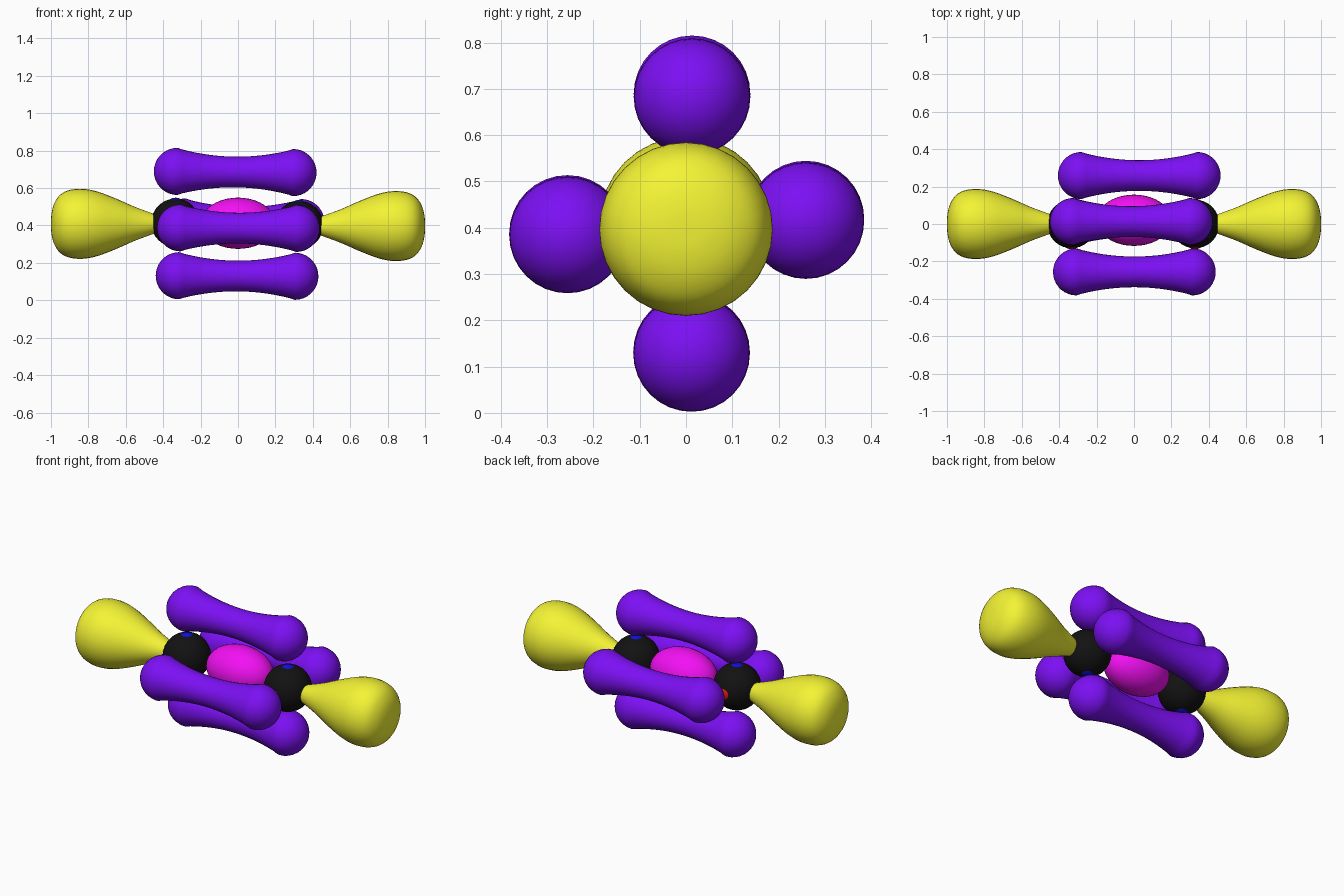
import bpy, bmesh, math
from mathutils import Vector

if "Cube" in bpy.data.objects:
    bpy.data.objects.remove(bpy.data.objects["Cube"])

COLORS = {"black": (0.006, 0.006, 0.006), "yellow": (0.9, 0.9, 0.035), "purple": (0.2, 0.005, 0.9),
          "magenta": (0.9, 0.005, 0.9), "blue": (0.005, 0.005, 0.7), "red": (0.8, 0.01, 0.005)}
MATS = {}
for key, rgb in COLORS.items():
    MATS[key] = bpy.data.materials.new(key)
    MATS[key].diffuse_color = (*rgb, 1)


def finish(bm, name, color):
    bmesh.ops.recalc_face_normals(bm, faces=bm.faces)
    me = bpy.data.meshes.new(name)
    bm.to_mesh(me)
    bm.free()
    me.materials.append(MATS[color])
    for p in me.polygons:
        p.use_smooth = True
    ob = bpy.data.objects.new(name, me)
    bpy.context.collection.objects.link(ob)
    return ob


def lathe(name, profile, color, loc, sides=32):
    """Revolve (x, radius) points around the x axis; both ends lie on the axis."""
    bm = bmesh.new()
    verts = [bm.verts.new((x, 0, r)) for x, r in profile]
    edges = [bm.edges.new(pair) for pair in zip(verts, verts[1:])]
    bmesh.ops.spin(bm, geom=verts + edges, cent=(0, 0, 0), axis=(1, 0, 0),
                   angle=math.tau, steps=sides)
    bmesh.ops.remove_doubles(bm, verts=bm.verts, dist=1e-5)
    ob = finish(bm, name, color)
    ob.location = loc
    return ob


def ball(name, loc, size, color, seg=32):
    bm = bmesh.new()
    bmesh.ops.create_uvsphere(bm, u_segments=seg, v_segments=seg // 2, radius=1)
    bmesh.ops.scale(bm, vec=size, verts=bm.verts)
    ob = finish(bm, name, color)
    ob.location = loc
    return ob


def smooth(points, n=4):
    """Catmull-Rom refinement of a profile."""
    p = [Vector(q) for q in points]
    p = [p[0]] + p + [p[-1]]
    out = []
    for a, b, c, d in zip(p, p[1:], p[2:], p[3:]):
        for i in range(n):
            t = i / n
            out.append(0.5 * (2 * b + (c - a) * t + (2 * a - 5 * b + 4 * c - d) * t * t
                              + (3 * b - a - 3 * c + d) * t ** 3))
    return out + [p[-1]]


# Teardrop lobes at both ends, black nuclei and the small lobes poking through them
tear = smooth([(0.40, 0), (0.42, 0.04), (0.45, 0.053), (0.55, 0.09), (0.65, 0.134), (0.75, 0.172),
               (0.83, 0.187), (0.90, 0.181), (0.95, 0.156), (0.982, 0.11), (0.997, 0.055), (1.0, 0)])
for side, s in (("left", -1), ("right", 1)):
    zc = 0.403 - 0.006 * s
    lathe(side + "_teardrop_lobe", [(s * x, max(r, 0)) for x, r in tear], "yellow", (0, 0, zc))
    cx = 0.33 * s - 0.004
    ball(side + "_nucleus", (cx, 0, zc + 0.005), (0.13,) * 3, "black")
    for d in (-1, 1):
        tag = side + ("_low" if d < 0 else "_high")
        ball(tag + "_vertical_lobe", (cx, 0, zc + 0.005 + 0.075 * d), (0.06,) * 3, "blue", 20)
        ball(tag + "_horizontal_lobe", (cx, 0.075 * d, zc + 0.005), (0.06,) * 3, "red", 20)

# Central bond
bond = [(-0.2 * math.cos(math.pi * i / 20), 0.137 * math.sin(math.pi * i / 20)) for i in range(21)]
lathe("central_bond", bond, "magenta", (0, 0.02, 0.412))

# Four waisted side lobes
R, E = 0.126, 0.309
half = [(E * i / 12, 0.082 + 0.042 * (i / 12) ** 2) for i in range(12)]
half += [(E + R * math.sin(a), R * math.cos(a)) for a in [math.pi / 2 * i / 9 for i in range(10)]]
dumbbell = [(-x, r) for x, r in reversed(half[1:])] + half
for side, loc in (("top", (-0.015, 0.013, 0.686)), ("bottom", (-0.005, 0.012, 0.13)),
                  ("front", (0.002, -0.256, 0.386)), ("back", (0.028, 0.259, 0.417))):
    ob = lathe(side + "_side_lobe", dumbbell, "purple", loc)
    ob.rotation_euler.y = 0.01 if side == "top" else 0.005

for m in bpy.data.materials:
    if m.users and not m.is_grease_pencil:
        m.use_nodes = True
        m.node_tree.nodes["Principled BSDF"].inputs["Base Color"].default_value = m.diffuse_color
